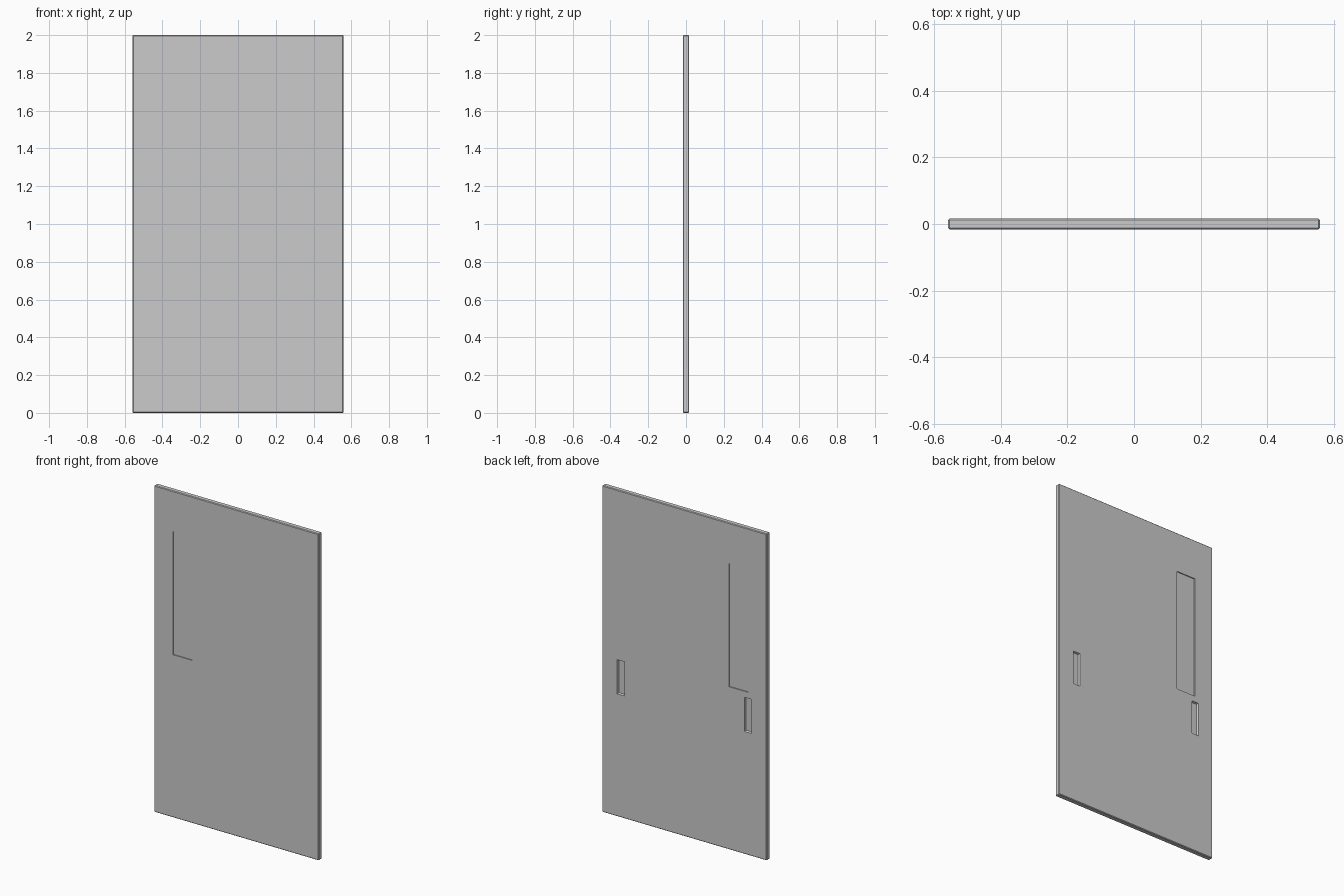
import bpy, bmesh

if "Cube" in bpy.data.objects:
    bpy.data.objects.remove(bpy.data.objects["Cube"])

WIDTH, HEIGHT, THICK = 1.116, 2.0, 0.032
HALF = THICK / 2


def mesh_object(name, bm):
    bmesh.ops.recalc_face_normals(bm, faces=bm.faces)
    mesh = bpy.data.meshes.new(name)
    bm.to_mesh(mesh)
    bm.free()
    obj = bpy.data.objects.new(name, mesh)
    bpy.context.collection.objects.link(obj)
    return obj


def block(name, x0, x1, y0, y1, z0, z1, taper=0.0, bevel=0.0):
    """Box; taper insets the y0 end in x and z, bevel chamfers all edges."""
    bm = bmesh.new()
    bmesh.ops.create_cube(bm, size=1)
    for v in bm.verts:
        t = taper if v.co.y < 0 else 0.0
        v.co = (x0 + t if v.co.x < 0 else x1 - t,
                y0 if v.co.y < 0 else y1,
                z0 + t if v.co.z < 0 else z1 - t)
    if bevel:
        bmesh.ops.bevel(bm, geom=bm.edges[:], offset=bevel, segments=1,
                        affect='EDGES', profile=0.5)
    return mesh_object(name, bm)


def cut(target, cutter):
    cutter.hide_render = True
    mod = target.modifiers.new("cut", 'BOOLEAN')
    mod.operation = 'DIFFERENCE'
    mod.solver = 'EXACT'
    mod.object = cutter
    bpy.context.view_layer.objects.active = target
    bpy.ops.object.modifier_apply(modifier=mod.name)
    bpy.data.objects.remove(cutter, do_unlink=True)


# Door slab with lightly chamfered edges
door = block("door_panel", -WIDTH / 2, WIDTH / 2, -HALF, HALF, 0, HEIGHT,
             bevel=0.004)

# Tall narrow window opening and its thinner pane
wx0, wx1, wz0, wz1 = -0.43, -0.301, 0.997, 1.753
cut(door, block("window_cutter", wx0, wx1, -0.1, 0.1, wz0, wz1))
block("window_pane", wx0, wx1, -0.010, 0.010, wz0, wz1)

# Tapered finger pulls: left and right, on both faces
DEPTH, OVER, SLOPE = 0.011, 0.011, 0.004
for side in (-1, 1):
    for face in (-1, 1):
        cx = 0.431 * side
        cut(door, block("pull_cutter", cx - 0.028, cx + 0.028,
                        face * (HALF - DEPTH), face * (HALF + OVER),
                        0.747, 0.964, taper=2 * SLOPE))
